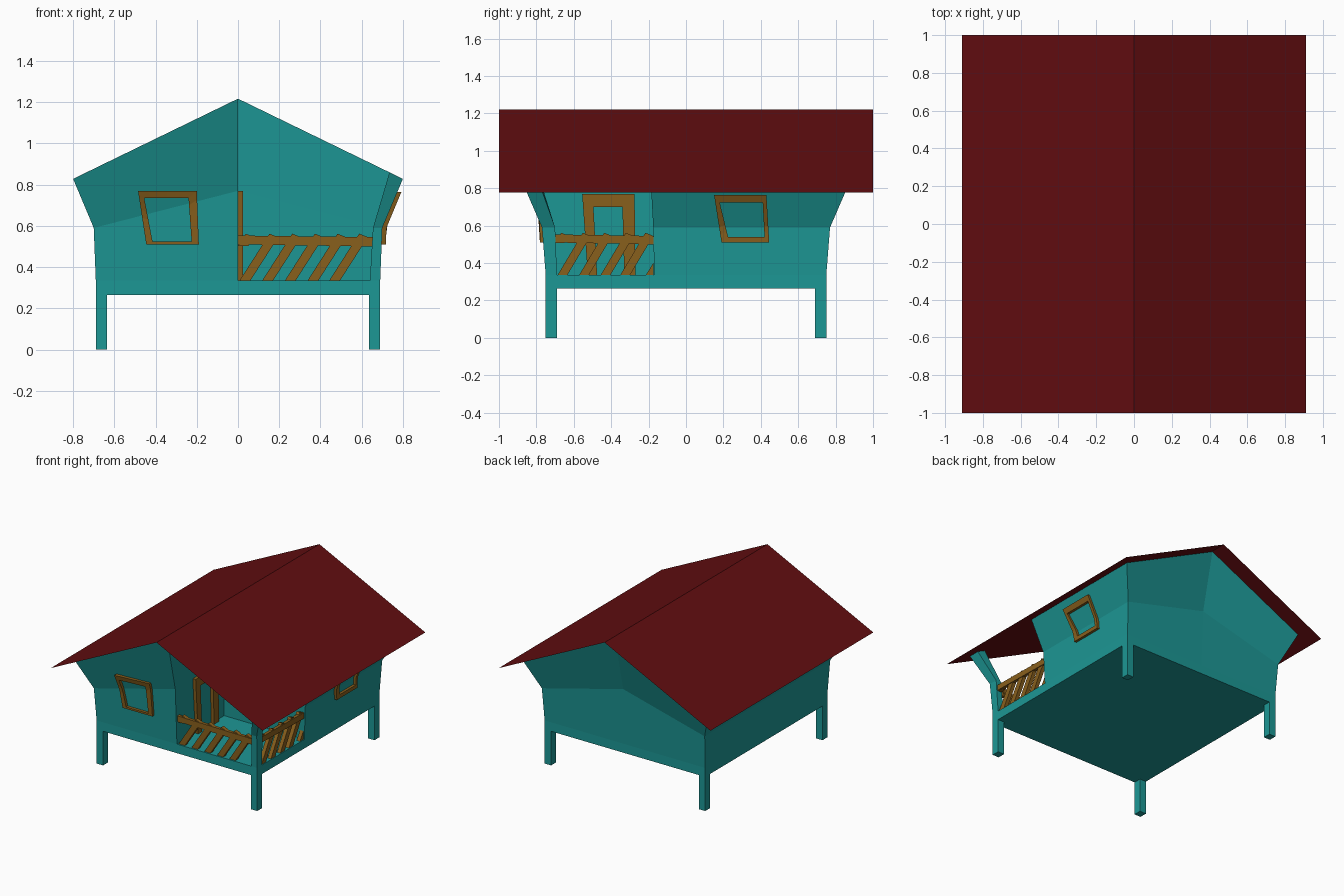
import bpy, bmesh

if "Cube" in bpy.data.objects:
    bpy.data.objects.remove(bpy.data.objects["Cube"])


def material(name, color):
    m = bpy.data.materials.new(name)
    m.diffuse_color = (*color, 1)
    m.use_nodes = True
    m.node_tree.nodes["Principled BSDF"].inputs["Base Color"].default_value = m.diffuse_color
    return m


TEAL = material("teal_paint", (0.012, 0.31, 0.30))
RED = material("red_roofing", (0.12, 0.004, 0.005))
WOOD = material("brown_wood", (0.25, 0.115, 0.012))


def make(name, verts, faces, mat, fix=True):
    me = bpy.data.meshes.new(name)
    me.from_pydata(verts, [], faces)
    if fix:
        bm = bmesh.new()
        bm.from_mesh(me)
        bmesh.ops.recalc_face_normals(bm, faces=bm.faces)
        bm.to_mesh(me)
        bm.free()
    me.materials.append(mat)
    ob = bpy.data.objects.new(name, me)
    bpy.context.collection.objects.link(ob)
    return ob


def loft(name, levels, caps, mat):
    """Join equal-length closed loops, with given cap faces (index lists)."""
    n = len(levels[0])
    verts = [p for lv in levels for p in lv]
    faces = [(k * n + i, k * n + (i + 1) % n, (k + 1) * n + (i + 1) % n, (k + 1) * n + i)
             for k in range(len(levels) - 1) for i in range(n)]
    return make(name, verts, faces + caps, mat)


def box(name, x0, x1, y0, y1, z0, z1, mat):
    ring = [(x0, y0), (x1, y0), (x1, y1), (x0, y1)]
    return loft(name, [[(x, y, z) for x, y in ring] for z in (z0, z1)],
                [(3, 2, 1, 0), (4, 5, 6, 7)], mat)


def roof_z(x):
    return 1.22 - 0.486 * abs(x)


# Floor slab and four legs
box("floor_slab", -.69, .69, -.75, .75, .265, .335, TEAL)
for sx in (-1, 1):
    for sy in (-1, 1):
        xs, ys = sorted((sx * .635, sx * .69)), sorted((sy * .69, sy * .75))
        box("leg", *xs, *ys, 0, .265, TEAL)

# L-shaped house walls, flaring outwards above the crease
plan = [(-1, -1), (0, -1), (0, 'p'), (1, 'p'), (1, 1), (0, 1), (-1, 1)]


def level(x, y, porch, zfun):
    return [(a * x, porch if b == 'p' else b * y, zfun(a)) for a, b in plan]


walls = [level(.69, .75, -.17, lambda a: .335),
         level(.70, .77, -.175, lambda a: .59 if a else .77),
         level(.80, .873, -.188, lambda a: roof_z(.8 * a) - .003)]
loft("house_walls", walls, [(14, 15, 16, 19, 20), (16, 17, 18, 19)], TEAL)

# Porch corner post
post = []
for x0, x1, y0, y1, z0, z1 in [(.64, .69, -.75, -.69, .335, .335),
                               (.655, .70, -.77, -.70, .59, .59),
                               (.735, .80, -.873, -.785, .86, .828)]:
    post.append([(x0, y0, z0), (x1, y0, z1), (x1, y1, z1), (x0, y1, z0)])
loft("porch_post", post, [(3, 2, 1, 0), (8, 9, 10, 11)], TEAL)

# Thin gabled roof sheet
make("roof", [(x, y, roof_z(x)) for y in (-1, 1) for x in (-.91, 0, .91)],
     [(0, 1, 4, 3), (1, 2, 5, 4)], RED, fix=False)


# Frames draped over the bent walls
def side_wall(u, z, d):
    x = .69 + .01 * (z - .33) / .26 if z < .59 else .70 + .10 * (z - .59) / .24
    return (x + d, u, z)


def front_wall(u, z, d):
    zc = .77 - .18 * abs(u) / .70
    y = .75 + .02 * (z - .33) / (zc - .33) if z < zc else .77 + .103 * (z - zc) / (roof_z(u) - zc)
    return (u, -y - d, z)


def porch_wall(u, z, d):
    return (d, u, z)


def frame(name, outer, inner, wall, depth, closed=True, cuts=6):
    def refine(pts):
        out = []
        m = len(pts)
        for i in range(m if closed else m - 1):
            a, b = pts[i], pts[(i + 1) % m]
            out += [(a[0] + (b[0] - a[0]) * t / cuts, a[1] + (b[1] - a[1]) * t / cuts)
                    for t in range(cuts)]
        return out if closed else out + [pts[-1]]
    o, i = refine(outer), refine(inner)
    verts = [wall(*p, d) for ring, d in ((o, -.01), (o, depth), (i, depth), (i, -.01)) for p in ring]
    n = len(o)
    faces = []
    for k in range(n if closed else n - 1):
        j = (k + 1) % n
        faces += [(r * n + k, r * n + j, (r + 1) % 4 * n + j, (r + 1) % 4 * n + k) for r in range(4)]
    return make(name, verts, faces, WOOD)


frame("side_window_frame", [(.15, .765), (.43, .765), (.445, .51), (.19, .51)],
      [(.18, .725), (.41, .725), (.42, .54), (.225, .54)], side_wall, .02)
frame("front_window_frame", [(-.485, .77), (-.20, .77), (-.19, .51), (-.445, .51)],
      [(-.455, .735), (-.24, .735), (-.225, .525), (-.415, .525)], front_wall, .02)
frame("door_frame", [(-.525, .335), (-.555, .77), (-.275, .77), (-.27, .335)],
      [(-.475, .335), (-.495, .70), (-.34, .70), (-.33, .335)], porch_wall, .025, closed=False, cuts=1)


# Porch railings: a top rail and leaning slats, clipped at the ends
def prism(name, pts, place, d0, d1):
    n = len(pts)
    return loft(name, [[place(u, z, d) for u, z in pts] for d in (d0, d1)],
                [tuple(range(n))[::-1], tuple(range(n, 2 * n))], WOOD)


def railing(name, place, u0, u1, tops, lean):
    prism(name + "_top_rail", [(u0, .51), (u1, .50), (u1, .545), (u0, .553)], place, 0, .025)
    for top in tops:
        zb, zt = .335, .55
        slope = lean / (zt - zb)
        zb = max(zb, zt - (top - .02 - u0) / slope)
        ub = top - slope * (zt - zb)
        pts = [(ub - .022, zb), (ub + .03, zb), (top + .03, zt - .005), (top - .012, zt + .012)]
        pts = [(min(max(u, u0), u1), z) for u, z in pts]
        prism(name + "_slat", pts, place, .006, .035)


railing("front_railing", lambda u, z, d: (u, -.745 + d, z), 0, .655,
        [.05, .165, .275, .385, .495, .60], .135)
railing("side_railing", lambda u, z, d: (.69 - d, u, z), -.70, -.175,
        [-.655, -.54, -.425, -.31, -.205], .125)
prism("side_railing_slat", [(-.215, .335), (-.175, .335), (-.175, .40)],
      lambda u, z, d: (.69 - d, u, z), .006, .035)
